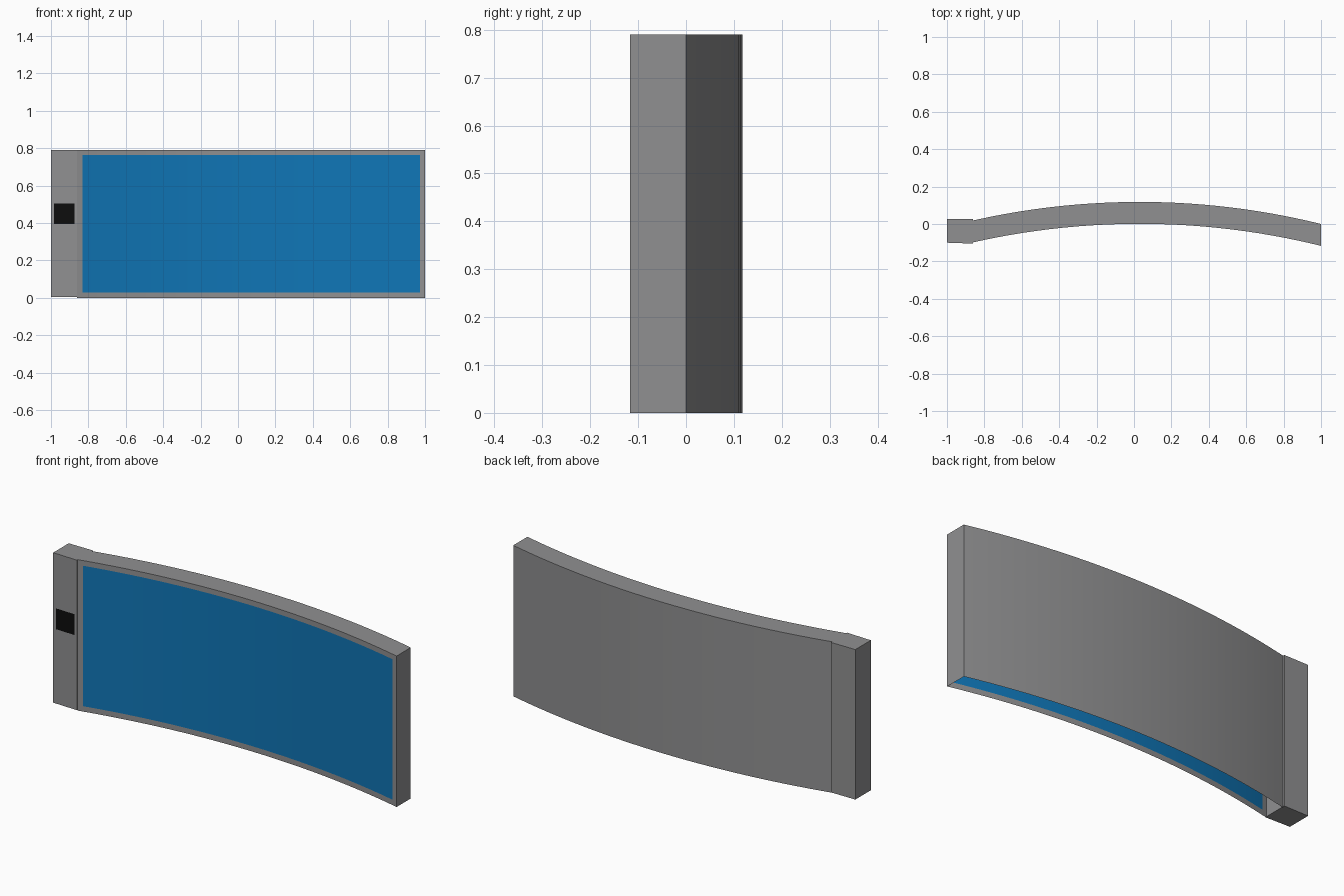
import bpy, bmesh, math

if "Cube" in bpy.data.objects:
    bpy.data.objects.remove(bpy.data.objects["Cube"])


def material(name, rgb):
    m = bpy.data.materials.new(name)
    m.diffuse_color = (*rgb, 1)
    m.use_nodes = True
    m.node_tree.nodes["Principled BSDF"].inputs["Base Color"].default_value = m.diffuse_color
    return m


GREY = material("housing grey", (0.28, 0.28, 0.285))
BLUE = material("panel blue", (0.005, 0.18, 0.47))
BLACK = material("button black", (0.004, 0.004, 0.004))


def make_object(name, bm, mats):
    bmesh.ops.remove_doubles(bm, verts=bm.verts, dist=1e-5)
    me = bpy.data.meshes.new(name)
    bm.to_mesh(me)
    bm.free()
    for m in mats:
        me.materials.append(m)
    ob = bpy.data.objects.new(name, me)
    bpy.context.collection.objects.link(ob)
    return ob


def quad(bm, pts, mat=0):
    f = bm.faces.new([bm.verts.new(p) for p in pts])
    f.material_index = mat


def front_grid(bm, xs, zs, y_at, inside):
    # front sheet of cells, coloured where inside(x, z) holds
    for x0, x1 in zip(xs, xs[1:]):
        for z0, z1 in zip(zs, zs[1:]):
            mat = int(inside((x0 + x1) / 2, (z0 + z1) / 2))
            quad(bm, [(x0, y_at(x0), z0), (x1, y_at(x1), z0),
                      (x1, y_at(x1), z1), (x0, y_at(x0), z1)], mat)


TOP = 0.79


# Curved panel: front, back, top and right end; open below
def back_y(x):
    r = 4.05
    return 0.118 - r + math.sqrt(r * r - (x - 0.03) ** 2)


def front_y(x):
    return back_y(x) - 0.117


N = 24
xs = [-0.86] + [-0.832 + 1.804 * i / N for i in range(N + 1)] + [1.0]
bm = bmesh.new()
front_grid(bm, xs, [0, 0.028, 0.763, TOP], front_y,
           lambda x, z: -0.832 < x < 0.972 and 0.028 < z < 0.763)
for a, b in zip(xs, xs[1:]):
    quad(bm, [(b, back_y(b), 0), (a, back_y(a), 0),
              (a, back_y(a), TOP), (b, back_y(b), TOP)])
    quad(bm, [(a, front_y(a), TOP), (b, front_y(b), TOP),
              (b, back_y(b), TOP), (a, back_y(a), TOP)])
quad(bm, [(1, front_y(1), 0), (1, back_y(1), 0),
          (1, back_y(1), TOP), (1, front_y(1), TOP)])
panel = make_object("curved_panel", bm, [GREY, BLUE])
bpy.context.view_layer.objects.active = panel
panel.select_set(True)
bpy.ops.object.shade_smooth_by_angle(angle=math.radians(30))

# End block with the square button on its front
X0, X1, Z0, YB = -1.0, -0.86, 0.005, 0.028


def block_y(x):
    return -0.1 - 0.005 * (x - X0) / (X1 - X0)


bm = bmesh.new()
front_grid(bm, [X0, -0.984, -0.874, X1], [Z0, 0.394, 0.503, TOP], block_y,
           lambda x, z: -0.984 < x < -0.874 and 0.394 < z < 0.503)
fl, fr, br, bl = (X0, block_y(X0)), (X1, block_y(X1)), (X1, YB), (X0, YB)
for p, q in ((fr, br), (br, bl), (bl, fl)):
    quad(bm, [(*p, Z0), (*q, Z0), (*q, TOP), (*p, TOP)])
quad(bm, [(*p, TOP) for p in (fl, fr, br, bl)])
quad(bm, [(*p, Z0) for p in (bl, br, fr, fl)])
make_object("end_block", bm, [GREY, BLACK])
